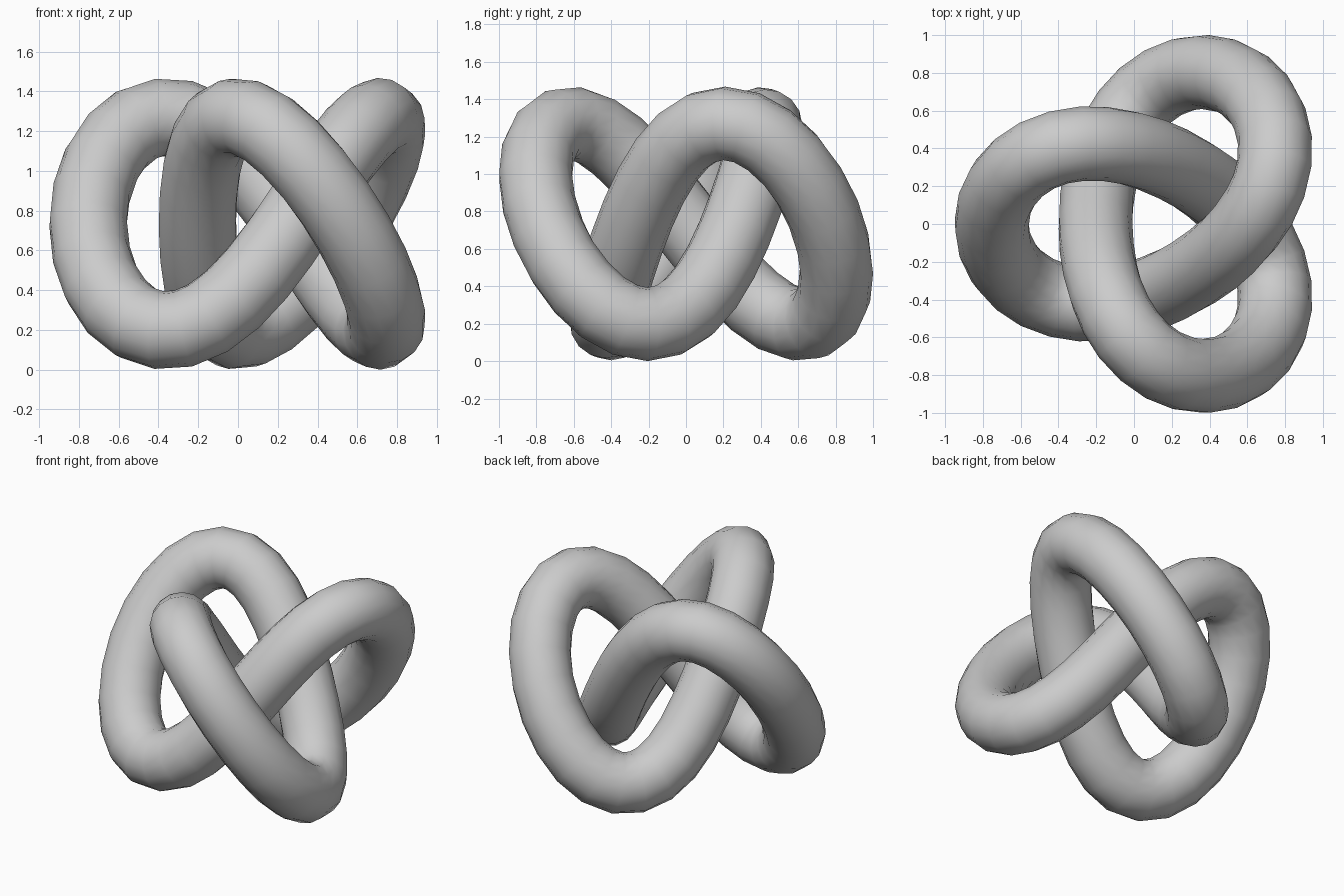
import bpy
from math import sin, cos, pi

if "Cube" in bpy.data.objects:
    bpy.data.objects.remove(bpy.data.objects["Cube"])

TUBE = 0.197          # tube radius
A, B, C = 0.597, 0.240, 0.035   # harmonics of the three-lobed path
H = 0.537             # half height of the centre line
N = 64                # rings along the knot


def path(t):
    # trefoil with one lobe towards -x
    x = A * cos(2 * t) + B * cos(t) + C * cos(5 * t)
    y = A * sin(2 * t) - B * sin(t) + C * sin(5 * t)
    return (0.118 - x, -y, H + TUBE - H * sin(3 * t), 1)


# closed centre line with a round bevel
curve = bpy.data.curves.new("trefoil_knot", 'CURVE')
curve.dimensions = '3D'
curve.bevel_depth = TUBE
curve.bevel_resolution = 6
spline = curve.splines.new('POLY')
spline.points.add(N - 1)
for i, p in enumerate(spline.points):
    p.co = path(2 * pi * i / N)
spline.use_cyclic_u = True
knot = bpy.data.objects.new("trefoil_knot", curve)
bpy.context.collection.objects.link(knot)

# turn into a smooth mesh
bpy.context.view_layer.objects.active = knot
knot.select_set(True)
bpy.ops.object.convert(target='MESH')
bpy.ops.object.shade_smooth()
